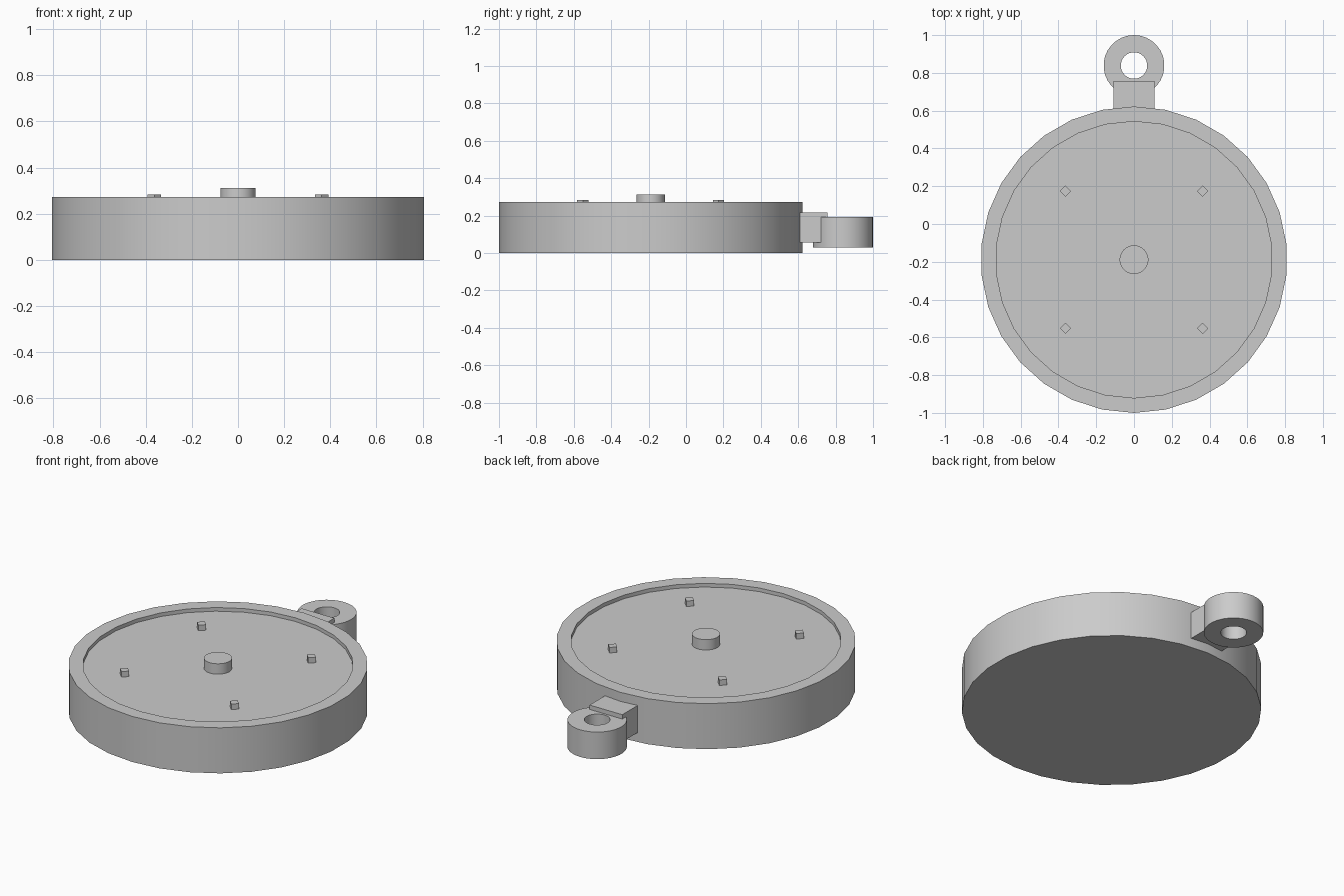
import bpy
from math import sin, cos, pi, radians

cube = bpy.data.objects.get("Cube")
if cube:
    bpy.data.objects.remove(cube, do_unlink=True)

grey = bpy.data.materials.new("light grey")
grey.use_nodes = True
GREY = (0.6, 0.6, 0.6, 1)
grey.diffuse_color = GREY
grey.node_tree.nodes["Principled BSDF"].inputs["Base Color"].default_value = GREY

SEGMENTS = 30
CENTRE_Y = -0.189
FLOOR = 0.25


def lathe(name, profile, x, y, sides=SEGMENTS, closed=False, smooth=True):
    """Revolve (radius, z) points, ordered upwards on the outside.
    Open profiles get flat caps; closed ones make a ring."""
    verts, faces = [], []
    n = len(profile)
    for r, z in profile:
        for i in range(sides):
            a = 2 * pi * i / sides + pi / 2
            verts.append((r * cos(a), r * sin(a), z))
    for k in range(n if closed else n - 1):
        low, high = k * sides, (k + 1) % n * sides
        for i in range(sides):
            j = (i + 1) % sides
            faces.append((low + i, low + j, high + j, high + i))
    if not closed:
        faces.append(tuple(reversed(range(sides))))
        faces.append(tuple(range((n - 1) * sides, n * sides)))
    mesh = bpy.data.meshes.new(name)
    mesh.from_pydata(verts, [], faces)
    mesh.materials.append(grey)
    obj = bpy.data.objects.new(name, mesh)
    obj.location = (x, y, 0)
    bpy.context.collection.objects.link(obj)
    if smooth:
        bpy.ops.object.select_all(action='DESELECT')
        obj.select_set(True)
        bpy.context.view_layer.objects.active = obj
        bpy.ops.object.shade_smooth_by_angle(angle=radians(30))
    return obj


# Round body with a raised rim and a shallow recessed floor
lathe("body", [(0.811, 0), (0.811, 0.272), (0.732, 0.272), (0.732, FLOOR)],
      0, CENTRE_Y)

# Centre knob
lathe("centre_knob", [(0.076, FLOOR - 0.01), (0.076, 0.312)], 0, CENTRE_Y)

# Four small diamond-shaped pegs
for side, sx in (("left", 1), ("right", -1)):
    for end, sy in (("front", -1), ("back", 1)):
        lathe(f"{end}_{side}_peg", [(0.03, FLOOR - 0.01), (0.03, 0.283)],
              sx * 0.363, CENTRE_Y + sy * 0.363, sides=4, smooth=False)

# Hanging ring and the block joining it to the body
lathe("hanging_ring", [(0.07, 0.03), (0.161, 0.03), (0.161, 0.192), (0.07, 0.192)],
      0, 0.839, closed=True)

bpy.ops.mesh.primitive_cube_add(size=1, location=(0, 0.668, 0.137))
block = bpy.context.object
block.name = "ring_block"
block.scale = (0.216, 0.176, 0.162)
block.data.materials.append(grey)
